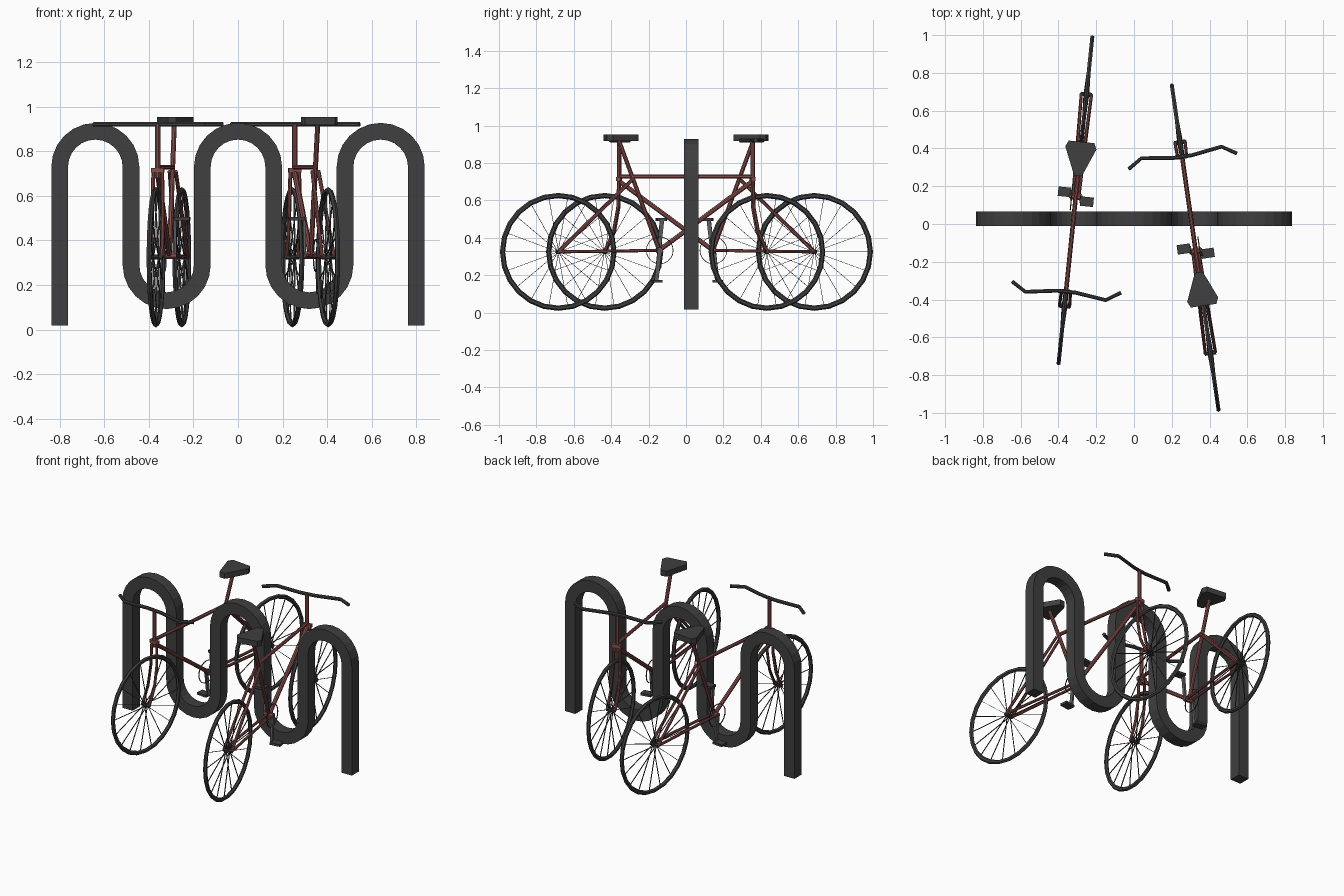
import bpy, bmesh
from math import sin, cos, pi
from mathutils import Vector, Matrix

if "Cube" in bpy.data.objects:
    bpy.data.objects.remove(bpy.data.objects["Cube"])


def material(name, col):
    m = bpy.data.materials.new(name)
    m.diffuse_color = (*col, 1)
    m.use_nodes = True
    m.node_tree.nodes["Principled BSDF"].inputs["Base Color"].default_value = m.diffuse_color
    return m


DARK = material("dark_grey", (0.05, 0.05, 0.05))
STEEL = material("steel_grey", (0.11, 0.11, 0.12))
RED = material("dull_red", (0.24, 0.075, 0.07))


def finish(name, bm, mat, M=Matrix()):
    bmesh.ops.recalc_face_normals(bm, faces=bm.faces[:])
    bm.transform(M)
    me = bpy.data.meshes.new(name)
    bm.to_mesh(me)
    bm.free()
    me.materials.append(mat)
    ob = bpy.data.objects.new(name, me)
    bpy.context.collection.objects.link(ob)
    return ob


def sweep(bm, pts, section, ref):
    """Sweep a closed 2D section along a path; ref gives the section's first axis."""
    pts = [Vector(p) for p in pts]
    rings = []
    for i, p in enumerate(pts):
        t = (pts[min(i + 1, len(pts) - 1)] - pts[max(i - 1, 0)]).normalized()
        a = Vector(ref)
        a = (a - t * a.dot(t)).normalized()
        b = t.cross(a)
        rings.append([bm.verts.new(p + a * u + b * v) for u, v in section])
    n = len(section)
    for r, s in zip(rings, rings[1:]):
        for k in range(n):
            bm.faces.new((r[k], r[(k + 1) % n], s[(k + 1) % n], s[k]))
    bm.faces.new(rings[0])
    bm.faces.new(rings[-1])


def rod(bm, pts, r, n=8, ref=(1, 0, 0)):
    sweep(bm, pts, [(r * cos(2 * pi * (k + .5) / n), r * sin(2 * pi * (k + .5) / n)) for k in range(n)], ref)


def box(bm, c, size):
    bmesh.ops.create_cube(bm, size=1, matrix=Matrix.Translation(c) @ Matrix.Diagonal((*size, 1)))


def ring(bm, c, section, n):
    """Closed ring about the x axis; section holds (radius, x) pairs."""
    rows = []
    for i in range(n):
        a = 2 * pi * i / n
        rows.append([bm.verts.new((c[0] + x, c[1] + r * cos(a), c[2] + r * sin(a))) for r, x in section])
    m = len(section)
    for i in range(n):
        r, s = rows[i], rows[(i + 1) % n]
        for k in range(m):
            bm.faces.new((r[k], r[(k + 1) % m], s[(k + 1) % m], s[k]))


# Serpentine rack of square tube
path = [(-0.80, 0.028, 0.018)]
for i in range(5):
    cx = -0.64 + 0.32 * i
    up = i % 2 == 0
    for k in range(13):
        a = pi * k / 12
        path.append((cx - 0.16 * cos(a), 0.028, 0.73 + 0.16 * sin(a) if up else 0.29 - 0.16 * sin(a)))
path.append((0.80, 0.028, 0.018))
h = 0.0375
bm = bmesh.new()
sweep(bm, path, [(-h, -h), (h, -h), (h, h), (-h, h)], (0, 1, 0))
finish("rack", bm, DARK)

REAR, FRONT = Vector((0, -0.69, 0.325)), Vector((0, 0.437, 0.325))
BB, LUG = Vector((0, -0.145, 0.333)), Vector((0, -0.292, 0.72))
HEAD = 0.36


def bicycle(label, M):
    # Wheels: tyre, flat spokes, hub
    for end, c in (("rear", REAR), ("front", FRONT)):
        bm = bmesh.new()
        ring(bm, c, [(0.301 + 0.014 * cos(pi * k / 3), 0.012 * sin(pi * k / 3)) for k in range(6)], 24)
        finish(f"{label}_{end}_tyre", bm, DARK, M)
        bm = bmesh.new()
        for k in range(18):
            a = 2 * pi * k / 18
            d = Vector((0, cos(a), sin(a)))
            x = Vector((0.012 if k % 2 else -0.012, 0, 0))
            sweep(bm, [c + x + d * 0.01, c + d * 0.292],
                  [(-.003, -.001), (.003, -.001), (.003, .001), (-.003, .001)], (1, 0, 0))
        rod(bm, [c - Vector((.03, 0, 0)), c + Vector((.03, 0, 0))], 0.012, ref=(0, 0, 1))
        finish(f"{label}_{end}_spokes", bm, DARK, M)

    # Main frame tubes
    bm = bmesh.new()
    rod(bm, [BB, (0, -0.362, 0.92)], 0.0115)
    rod(bm, [LUG + Vector((0, 0, .008)), (0, HEAD, 0.728)], 0.0115)
    rod(bm, [BB, (0, HEAD - .005, 0.70)], 0.013)
    rod(bm, [(0, HEAD, 0.68), (0, HEAD, 0.92)], 0.0125)
    rod(bm, [BB - Vector((.03, 0, 0)), BB + Vector((.03, 0, 0))], 0.018, ref=(0, 0, 1))
    finish(f"{label}_frame", bm, RED, M)

    # Paired stays and fork blades
    bm = bmesh.new()
    for s in (-1, 1):
        rod(bm, [(s * .027, REAR.y, REAR.z), (s * .014, LUG.y, LUG.z - .01)], 0.009)
        rod(bm, [(s * .027, REAR.y, REAR.z), (s * .016, BB.y, BB.z)], 0.009)
        rod(bm, [(s * .02, HEAD, .71), (s * .023, .364, .56), (s * .025, .388, .43),
                 (s * .027, FRONT.y, FRONT.z)], 0.009)
    box(bm, (0, HEAD, .715), (.058, .024, .022))
    finish(f"{label}_stays_and_fork", bm, RED, M)

    # Handlebar
    bm = bmesh.new()
    half = [(.05, 0), (.214, .023), (.29, -.025)]
    pts = [(-x, HEAD + y, .921) for x, y in reversed(half)] + [(x, HEAD + y, .921) for x, y in half]
    rod(bm, pts, 0.011, ref=(0, 0, 1))
    finish(f"{label}_handlebar", bm, DARK, M)

    # Wedge seat
    bm = bmesh.new()
    half = [(.018, -.258), (.027, -.272), (.083, -.405), (.068, -.437)]
    outline = half + [(-x, y) for x, y in reversed(half)]
    f = bm.faces.new([bm.verts.new((x, y, .917)) for x, y in outline])
    g = bmesh.ops.extrude_face_region(bm, geom=[f])["geom"]
    bmesh.ops.translate(bm, vec=(0, 0, .036), verts=[v for v in g if isinstance(v, bmesh.types.BMVert)])
    if not f.is_valid or len(bm.faces) < 10:
        bm.faces.new([v for v in bm.verts if abs(v.co.z - .917) < 1e-5][:8])
    finish(f"{label}_seat", bm, DARK, M)

    # Cranks, pedals and chainring
    bm = bmesh.new()
    bp = bmesh.new()
    for s in (-1, 1):
        tip = BB + Vector((s * .028, -s * .02, -s * .165))
        sweep(bm, [BB + Vector((s * .028, 0, s * .012)), tip],
              [(-.006, -.011), (.006, -.011), (.006, .011), (-.006, .011)], (1, 0, 0))
        box(bp, tip + Vector((s * .033, 0, 0)), (.07, .05, .015))
    finish(f"{label}_cranks", bm, STEEL, M)
    finish(f"{label}_pedals", bp, DARK, M)
    bm = bmesh.new()
    ring(bm, BB + Vector((.022, 0, 0)), [(.071, -.003), (.074, -.003), (.074, .003), (.071, .003)], 20)
    finish(f"{label}_chainring", bm, DARK, M)


# Two bicycles facing opposite ways
bicycle("left_bicycle", Matrix.Translation((-0.323, 0, 0)) @ Matrix.Rotation(pi - 0.103, 4, 'Z'))
bicycle("right_bicycle", Matrix.Translation((0.306, 0, 0)) @ Matrix.Rotation(0.143, 4, 'Z'))
